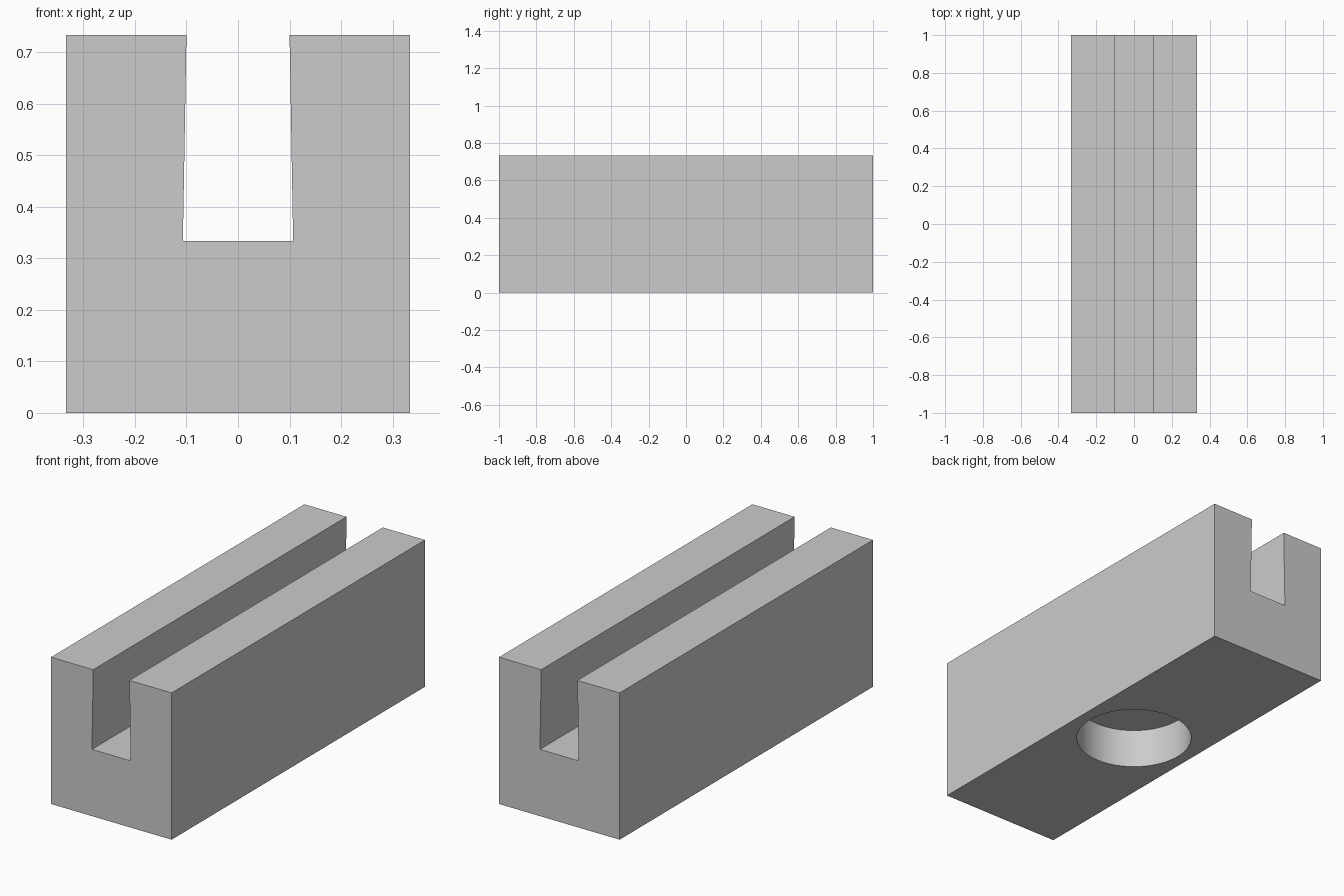
import bpy
import bmesh
from mathutils import Matrix

default_cube = bpy.data.objects.get("Cube")
if default_cube:
    bpy.data.objects.remove(default_cube, do_unlink=True)

HALF_WIDTH, HEIGHT, LENGTH = 0.3333, 0.7333, 2.0
SLOT_TOP, SLOT_BOTTOM, SLOT_FLOOR = 0.1, 0.107, 0.3333
HOLE_RADIUS, HOLE_DEPTH = 0.274, 0.2

grey = bpy.data.materials.new("grey")
grey.use_nodes = True
grey.diffuse_color = (0.6, 0.6, 0.6, 1)
grey.node_tree.nodes["Principled BSDF"].inputs["Base Color"].default_value = (0.6, 0.6, 0.6, 1)


def add_object(name, bm):
    bmesh.ops.recalc_face_normals(bm, faces=bm.faces)
    mesh = bpy.data.meshes.new(name)
    bm.to_mesh(mesh)
    bm.free()
    mesh.materials.append(grey)
    obj = bpy.data.objects.new(name, mesh)
    bpy.context.collection.objects.link(obj)
    return obj


# Block with an undercut slot: mirrored half profile, extruded lengthwise
half = [(HALF_WIDTH, 0), (HALF_WIDTH, HEIGHT), (SLOT_TOP, HEIGHT), (SLOT_BOTTOM, SLOT_FLOOR)]
profile = half + [(-x, z) for x, z in reversed(half)]
bm = bmesh.new()
face = bm.faces.new([bm.verts.new((x, -LENGTH / 2, z)) for x, z in profile])
extruded = bmesh.ops.extrude_face_region(bm, geom=[face], use_keep_orig=True)
moved = [v for v in extruded["geom"] if isinstance(v, bmesh.types.BMVert)]
bmesh.ops.translate(bm, verts=moved, vec=(0, LENGTH, 0))
block = add_object("slotted_block", bm)

# Round blind hole in the underside
bm = bmesh.new()
bmesh.ops.create_cone(bm, cap_ends=True, segments=96, radius1=HOLE_RADIUS,
                      radius2=HOLE_RADIUS, depth=2 * HOLE_DEPTH, matrix=Matrix.Identity(4))
cutter = add_object("hole_cutter", bm)
cutter.hide_render = True

hole = block.modifiers.new("hole", "BOOLEAN")
hole.operation = "DIFFERENCE"
hole.solver = "EXACT"
hole.object = cutter

bpy.ops.object.select_all(action="DESELECT")
block.select_set(True)
bpy.context.view_layer.objects.active = block
bpy.ops.object.modifier_apply(modifier=hole.name)
bpy.data.objects.remove(cutter, do_unlink=True)

# Smooth hole wall, crisp edges everywhere else
bpy.ops.object.shade_smooth_by_angle()
